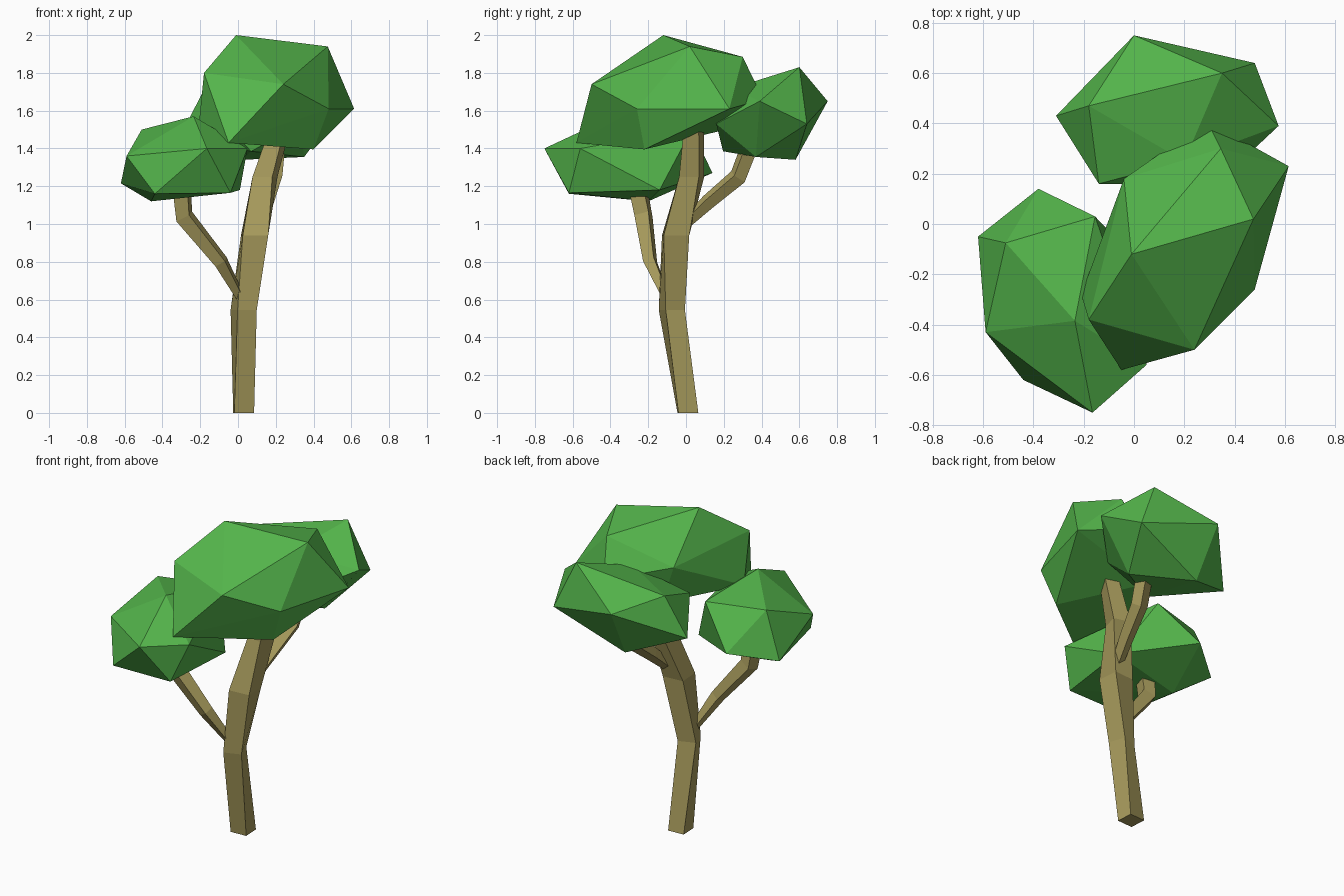
import bpy, bmesh, math
from mathutils import Vector, Quaternion

if "Cube" in bpy.data.objects:
    bpy.data.objects.remove(bpy.data.objects["Cube"])


def material(name, color):
    m = bpy.data.materials.new(name)
    m.diffuse_color = (*color, 1)
    m.use_nodes = True
    m.node_tree.nodes["Principled BSDF"].inputs["Base Color"].default_value = m.diffuse_color
    return m


bark = material("bark", (0.38, 0.32, 0.105))
leaf = material("leaf", (0.088, 0.46, 0.07))


def finish(bm, name, mat):
    bmesh.ops.recalc_face_normals(bm, faces=bm.faces)
    mesh = bpy.data.meshes.new(name)
    bm.to_mesh(mesh)
    bm.free()
    mesh.materials.append(mat)
    obj = bpy.data.objects.new(name, mesh)
    bpy.context.collection.objects.link(obj)
    return obj


def limb(name, path, flat_ends=False):
    """Four-sided tapering limb; path rows are x, y, z, side, twist in degrees."""
    bm = bmesh.new()
    pts = [Vector(p[:3]) for p in path]
    rings = []
    for i, (x, y, z, side, twist) in enumerate(path):
        d = (pts[min(i + 1, len(pts) - 1)] - pts[max(i - 1, 0)]).normalized()
        q = Quaternion() if flat_ends else Vector((0, 0, 1)).rotation_difference(d)
        ring = []
        for k in range(4):
            a = math.radians(45 + 90 * k + twist)
            r = side / math.sqrt(2)
            ring.append(bm.verts.new(pts[i] + q @ Vector((r * math.cos(a), r * math.sin(a), 0))))
        rings.append(ring)
    for a, b in zip(rings, rings[1:]):
        for k in range(4):
            bm.faces.new((a[k], a[(k + 1) % 4], b[(k + 1) % 4], b[k]))
    bm.faces.new(rings[0])
    bm.faces.new(rings[-1])
    return finish(bm, name, bark)


def clump(name, points):
    """Faceted leaf clump: the hull around a few corner points."""
    bm = bmesh.new()
    for p in points:
        bm.verts.new(p)
    bmesh.ops.convex_hull(bm, input=bm.verts)
    loose = [v for v in bm.verts if not v.link_faces]
    bmesh.ops.delete(bm, geom=loose, context='VERTS')
    return finish(bm, name, leaf)


# Trunk and its two side branches
limb("trunk", [(0.03, 0.01, 0, 0.105, 3), (0.03, -0.075, 0.545, 0.108, 20),
               (0.088, -0.055, 0.94, 0.135, 4), (0.143, 0.03, 1.25, 0.108, -15),
               (0.22, 0.042, 1.50, 0.085, -20)], flat_ends=True)
limb("left_branch", [(0.02, -0.10, 0.60, 0.035, -15), (-0.09, -0.19, 0.80, 0.06, -15),
                     (-0.285, -0.225, 1.04, 0.078, -15), (-0.295, -0.25, 1.17, 0.08, -15)])
limb("back_branch", [(0.12, -0.02, 0.99, 0.045, 20), (0.155, 0.12, 1.12, 0.06, 20),
                     (0.19, 0.275, 1.25, 0.07, 20), (0.205, 0.34, 1.42, 0.07, 20)])

# Leaf clumps
clump("top_leaves", [(-0.01, -0.12, 2.0), (0.475, 0.02, 1.94), (0.615, 0.23, 1.61),
                     (0.24, -0.50, 1.74), (-0.18, -0.38, 1.80), (-0.05, -0.58, 1.43),
                     (0.48, -0.26, 1.61), (0.345, 0.30, 1.885), (0.29, 0.41, 1.66),
                     (-0.04, 0.18, 1.74), (0.40, -0.22, 1.395), (0.05, 0.17, 1.49),
                     (-0.21, -0.28, 1.50)])
clump("left_leaves", [(-0.51, -0.075, 1.50), (-0.59, -0.43, 1.36), (-0.165, -0.75, 1.40),
                      (-0.62, -0.05, 1.215), (-0.44, -0.62, 1.16), (-0.46, -0.20, 1.12),
                      (-0.04, -0.62, 1.165), (0.05, -0.56, 1.40), (-0.235, -0.385, 1.57),
                      (-0.155, 0.03, 1.50), (-0.38, 0.14, 1.27), (0.01, -0.14, 1.18)])
clump("back_leaves", [(0.35, 0.60, 1.83), (0.0, 0.75, 1.65), (0.48, 0.64, 1.53),
                      (0.575, 0.39, 1.65), (-0.31, 0.43, 1.46), (-0.18, 0.47, 1.71),
                      (-0.14, 0.16, 1.60), (0.02, 0.58, 1.34), (0.07, 0.196, 1.385),
                      (0.35, 0.37, 1.355), (0.33, 0.16, 1.53), (0.20, 0.25, 1.72)])
